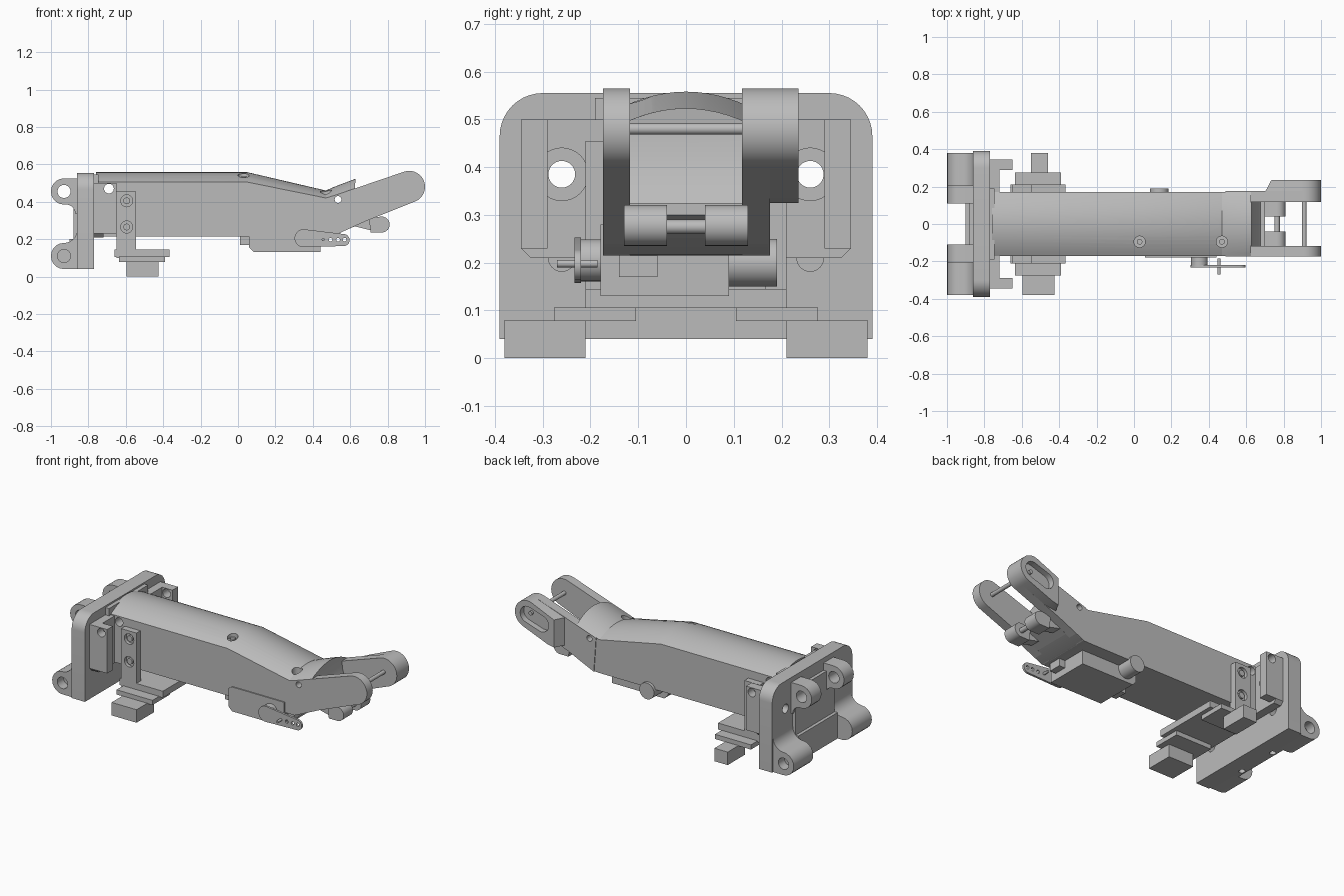
import bpy, bmesh, math

cube = bpy.data.objects.get("Cube")
if cube:
    bpy.data.objects.remove(cube, do_unlink=True)

grey = bpy.data.materials.new("plain grey")
grey.use_nodes = True
grey.diffuse_color = (0.5, 0.5, 0.5, 1)
grey.node_tree.nodes["Principled BSDF"].inputs["Base Color"].default_value = (0.5, 0.5, 0.5, 1)


def finish(name, bm):
    bmesh.ops.recalc_face_normals(bm, faces=bm.faces)
    mesh = bpy.data.meshes.new(name)
    bm.to_mesh(mesh)
    bm.free()
    mesh.materials.append(grey)
    ob = bpy.data.objects.new(name, mesh)
    bpy.context.collection.objects.link(ob)
    return ob


def prism(name, pts, axis, a, b):
    """Extrude a flat outline along an axis from a to b."""
    def place(p, d):
        return {"x": (d, p[0], p[1]), "y": (p[0], d, p[1]), "z": (p[0], p[1], d)}[axis]
    bm = bmesh.new()
    lo = [bm.verts.new(place(p, a)) for p in pts]
    hi = [bm.verts.new(place(p, b)) for p in pts]
    bm.faces.new(lo)
    bm.faces.new(hi)
    for i in range(len(pts)):
        j = (i + 1) % len(pts)
        bm.faces.new((lo[i], lo[j], hi[j], hi[i]))
    return finish(name, bm)


def arc(cx, cy, r, start, end, n=10):
    angles = [math.radians(start + (end - start) * i / n) for i in range(n + 1)]
    return [(cx + r * math.cos(t), cy + r * math.sin(t)) for t in angles]


def cyl(name, c, r, axis, a, b):
    return prism(name, arc(c[0], c[1], r, 0, 360, 32)[:-1], axis, a, b)


def box(name, x, y, z):
    return prism(name, [(x[0], y[0]), (x[1], y[0]), (x[1], y[1]), (x[0], y[1])], "z", *z)


def cut(ob, cutters):
    """Subtract the cutters, bake the result and discard them."""
    for c in cutters:
        c.hide_render = True
        m = ob.modifiers.new("cut", "BOOLEAN")
        m.operation, m.object, m.solver = "DIFFERENCE", c, "EXACT"
    bpy.context.view_layer.update()
    ev = ob.evaluated_get(bpy.context.evaluated_depsgraph_get())
    mesh = bpy.data.meshes.new_from_object(ev)
    ob.modifiers.clear()
    ob.data = mesh
    for c in cutters:
        bpy.data.objects.remove(c, do_unlink=True)
    return ob


def span(s, a, b):
    return tuple(sorted((s * a, s * b)))


# Mounting plate with rounded upper corners and four through holes
outline = [(-0.39, 0.04), (0.39, 0.04)] + arc(0.30, 0.465, 0.09, 0, 90) + arc(-0.30, 0.465, 0.09, 90, 180)
plate = prism("mounting_plate", outline, "x", -0.86, -0.77)
cut(plate, [cyl("hole", (s * 0.26, z), 0.028, "x", -1.1, -0.5) for s in (-1, 1) for z in (0.21, 0.385)])

# Chamfered boss in front of the plate
k = 0.02
boss = prism("plate_boss", [(-0.345 + k, 0.21), (0.345 - k, 0.21), (0.345, 0.21 + k), (0.345, 0.5 - k),
                            (0.345 - k, 0.5), (-0.345 + k, 0.5), (-0.345, 0.5 - k), (-0.345, 0.21 + k)],
             "x", -0.772, -0.72)
cut(boss, [cyl("bore", (s * 0.26, 0.385), 0.028, "x", -0.9, -0.5) for s in (-1, 1)]
    + [cyl("counterbore", (s * 0.26, 0.385), 0.055, "x", -0.745, -0.5) for s in (-1, 1)])
box("arm_collar", (-0.775, -0.745), (-0.19, 0.19), (0.21, 0.545))

# Lower back block with countersunk screw holes underneath
block = box("plate_back_block", (-0.9, -0.85), (-0.19, 0.19), (0.04, 0.2))
cut(block, [cyl("screw_hole", (-0.875, s * 0.13), 0.018, "z", 0.0, 0.1) for s in (-1, 1)])
box("plate_back_rib", (-0.88, -0.85), (-0.19, 0.19), (0.2, 0.48))

for s in (-1, 1):
    # Clamp ears beside the arm
    ear = box("clamp_ear", (-0.775, -0.65), span(s, 0.29, 0.345), (0.23, 0.5))
    cut(ear, [cyl("ear_hole", (-0.69, 0.47), 0.026, "y", -0.5, 0.5)])
    # Lower hinge lug with a filleted neck
    neck = arc(-0.93, 0.11, 0.07, 270, 90) + arc(-0.93, 0.25, 0.07, -90, 0) + [(-0.84, 0.25), (-0.84, 0.04)]
    lug = prism("lower_lug", neck, "y", *span(s, 0.19, 0.38))
    cut(lug, [cyl("lug_hole", (-0.93, 0.11), 0.035, "y", *span(s, 0.32, 0.5))])
    # Upper hinge ear, set inward
    pts = arc(-0.93, 0.455, 0.07, 90, 270) + arc(-0.92, 0.335, 0.05, 90, 0) + [(-0.84, 0.335), (-0.84, 0.525)]
    up = prism("upper_lug", pts, "y", *span(s, 0.11, 0.205))
    cut(up, [cyl("lug_hole", (-0.93, 0.455), 0.035, "y", -0.5, 0.5)])
    # Strap holding the tray
    strap = box("tray_strap", (-0.65, -0.545), span(s, 0.165, 0.21), (0.1, 0.455))
    cut(strap, [cyl("bolt_hole", (-0.595, z), 0.032, "y", *span(s, 0.19, 0.3)) for z in (0.265, 0.405)])
    for z in (0.265, 0.405):
        cyl("strap_bolt", (-0.595, z), 0.018, "y", *span(s, 0.17, 0.205))
    # Clip under each end of the tray
    box("tray_clip", (-0.635, -0.39), span(s, 0.105, 0.275), (0.078, 0.107))

# Tray under the arm and its end blocks
box("tray", (-0.66, -0.365), (-0.21, 0.21), (0.105, 0.145))
box("front_end_block", (-0.595, -0.425), (-0.38, -0.21), (0, 0.08))
box("back_end_block", (-0.55, -0.46), (0.21, 0.38), (0, 0.08))

# Arm: flat sides and arched top, lofted along its bend
bm = bmesh.new()
rings = []
for x, low, edge, top in ((-0.76, 0.215, 0.505, 0.558), (0.05, 0.215, 0.505, 0.558), (0.47, 0.215, 0.42, 0.46),
                          (0.51, 0.217, 0.432, 0.478), (0.70, 0.305, 0.495, 0.55)):
    ys = [-0.172 + 0.344 * i / 16 for i in range(17)]
    sec = [(0.172, low), (-0.172, low)] + [(y, edge + (top - edge) * (1 - (y / 0.172) ** 2)) for y in ys]
    rings.append([bm.verts.new((x, y, z)) for y, z in sec])
for r0, r1 in zip(rings, rings[1:]):
    for i in range(len(r0)):
        j = (i + 1) % len(r0)
        bm.faces.new((r0[i], r0[j], r1[j], r1[i]))
bm.faces.new(rings[0])
bm.faces.new(rings[-1])
arm = finish("arm", bm)
cut(arm, [cyl("joint_clearance", (0.915, 0.48), 0.29, "y", -0.4, 0.4),
          cyl("clamp_hole", (-0.69, 0.47), 0.026, "y", -0.4, 0.4),
          cyl("cross_hole", (0.535, 0.412), 0.018, "y", -0.4, 0.4)]
    + [cyl("screw_hole", (x, -0.095), 0.03, "z", z, 0.8) for x, z in ((0.03, 0.52), (0.47, 0.41))])
for x, z in ((0.03, 0.535), (0.47, 0.425)):
    cyl("arm_screw", (x, -0.095), 0.015, "z", z - 0.05, z)

# Fork prongs
tip = arc(0.915, 0.48, 0.085, -72, 108, 20)
for name, y0, y1 in (("front_prong", -0.174, -0.117), ("back_prong", 0.117, 0.176)):
    prong = prism(name, [(0.49, 0.425), (0.505, 0.215), (0.68, 0.295)] + tip, "y", y0, y1)
    cut(prong, [cyl("prong_hole", (0.535, 0.412), 0.018, "y", -0.3, 0.3)])

# Thick outer boss on the back prong with a recessed pocket
thick = prism("back_prong_boss", [(0.70, 0.495), (0.70, 0.325), (0.78, 0.335)] + tip, "y", 0.17, 0.236)
for v in thick.data.vertices:
    if v.co.x < 0.71 and v.co.y > 0.2:
        v.co.x += 0.035
pocket = arc(0.915, 0.48, 0.05, -72, 108) + arc(0.82, 0.449, 0.05, 108, 288)
cut(thick, [prism("pocket", pocket, "y", 0.2, 0.3)])
cyl("fork_pin", (0.91, 0.48), 0.012, "y", -0.13, 0.215)

# Stops and thin rods between the prongs
for s in (-1, 1):
    prism("fork_stop", arc(0.768, 0.278, 0.043, -100, 100) + [(0.70, 0.31), (0.71, 0.235)],
          "y", *span(s, 0.04, 0.13))
    prism("stop_arm", [(0.62, 0.27), (0.62, 0.31), (0.74, 0.315), (0.74, 0.24)], "y", *span(s, 0.06, 0.12))
cyl("stop_pin", (0.765, 0.275), 0.015, "y", -0.06, 0.06)
prism("fork_floor", [(0.5, 0.216), (0.5, 0.26), (0.70, 0.325), (0.70, 0.3)], "y", -0.12, 0.12)

# Servo motor with output shaft and rear boss
prism("servo_body", [(0.06, 0.155), (0.085, 0.13), (0.44, 0.13), (0.44, 0.28), (0.085, 0.28), (0.06, 0.265)],
      "y", -0.179, 0.09)
cyl("servo_output", (0.35, 0.205), 0.044, "y", -0.225, -0.17)
cyl("servo_rear_boss", (0.135, 0.2), 0.05, "y", 0.08, 0.19)
box("servo_clip", (0.01, 0.07), (-0.14, -0.06), (0.17, 0.22))
box("servo_rear_clip", (0.43, 0.48), (-0.14, -0.06), (0.17, 0.22))

# Tapered servo horn with holes and bolt
horn = prism("servo_horn", arc(0.35, 0.205, 0.048, 85, 275) + arc(0.565, 0.195, 0.032, -80, 80),
             "y", -0.233, -0.22)
cut(horn, [cyl("horn_hole", (x, 0.197), 0.01, "y", -0.4, 0.0) for x in (0.495, 0.535, 0.57)])
cyl("horn_bolt", (0.455, 0.198), 0.008, "y", -0.27, -0.185)

# Smooth curved surfaces, keep edges sharp
bpy.ops.object.select_all(action="DESELECT")
for ob in bpy.context.scene.objects:
    if ob.type == "MESH":
        ob.select_set(True)
        bpy.context.view_layer.objects.active = ob
bpy.ops.object.shade_smooth_by_angle(angle=math.radians(25))
